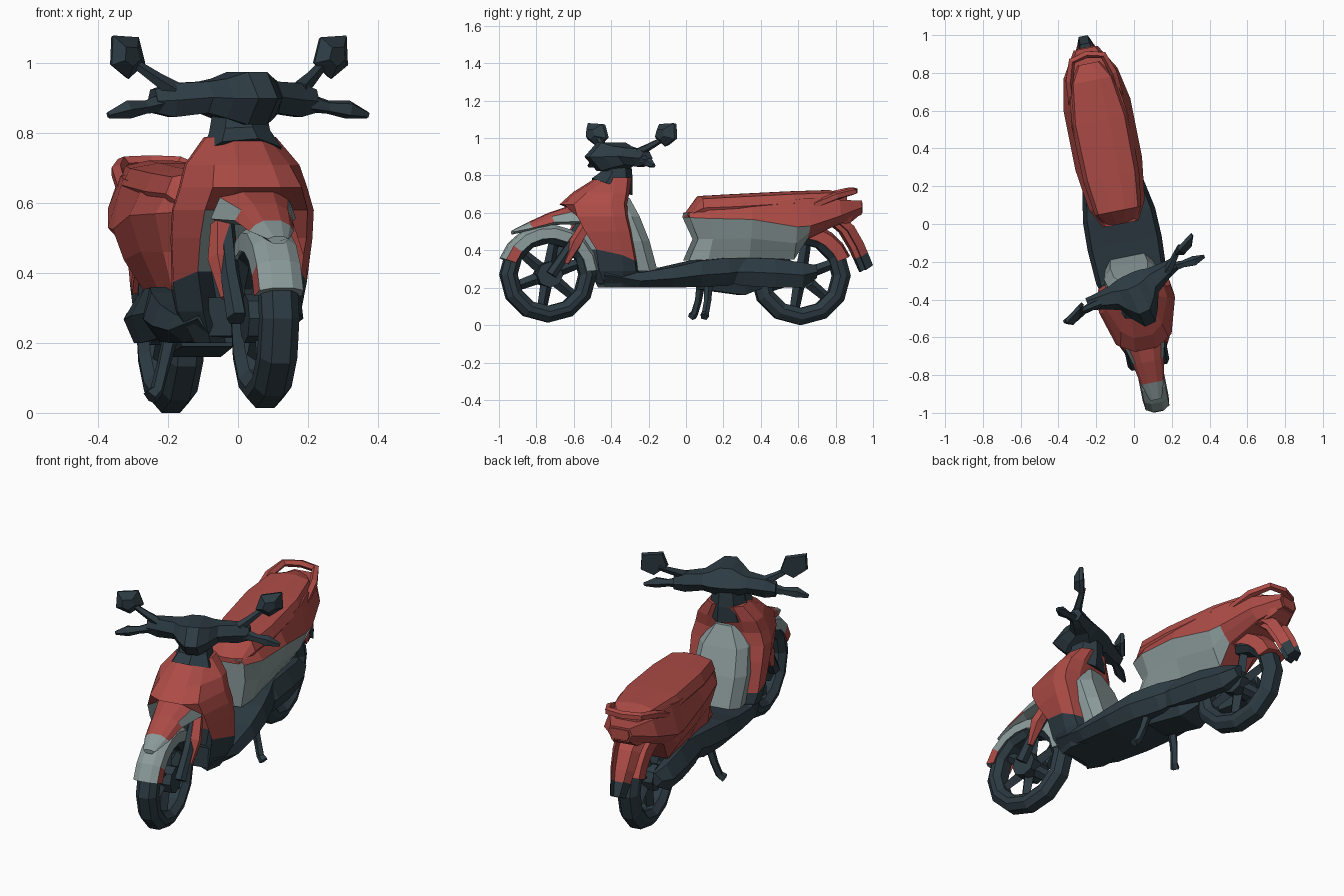
import bpy, bmesh, math
from mathutils import Matrix, Vector

if "Cube" in bpy.data.objects:
    bpy.data.objects.remove(bpy.data.objects["Cube"])

def mat(name, c):
    m = bpy.data.materials.new(name)
    m.diffuse_color = (*c, 1)
    m.use_nodes = True
    m.node_tree.nodes["Principled BSDF"].inputs["Base Color"].default_value = m.diffuse_color
    return m

MATS = [mat("red paint", (0.42, 0.072, 0.062)), mat("grey panel", (0.26, 0.325, 0.325)),
        mat("dark plastic", (0.026, 0.044, 0.056))]
RED, GREY, DARK = 0, 1, 2

# Body frame: turned slightly about z.  Steering frame: turned further.
BODY = Matrix(((0.98, -0.2, 0, -0.07), (0.196, 1, 0, 0), (0, 0, 1, 0), (0, 0, 0, 1)))
STEER = Matrix.Translation((0, -0.345, 0)) @ Matrix.Rotation(math.radians(25), 4, 'Z')

def finish(name, bm, color, frame=BODY):
    bmesh.ops.recalc_face_normals(bm, faces=bm.faces[:])
    bm.normal_update()
    for f in bm.faces:
        f.material_index = color(f.calc_center_median(), f.normal) if callable(color) else color
    me = bpy.data.meshes.new(name)
    bm.to_mesh(me)
    bm.free()
    me.transform(frame)
    for m in MATS:
        me.materials.append(m)
    ob = bpy.data.objects.new(name, me)
    bpy.context.collection.objects.link(ob)
    return ob

def loft(name, rings, color, frame=BODY, closed=False):
    """Skin a list of equal-length point rings."""
    bm = bmesh.new()
    vs = [[bm.verts.new(p) for p in r] for r in rings]
    n = len(vs[0])
    for i in range(len(vs) if closed else len(vs) - 1):
        a, b = vs[i], vs[(i + 1) % len(vs)]
        for j in range(n):
            bm.faces.new((a[j], a[(j + 1) % n], b[(j + 1) % n], b[j]))
    if not closed:
        bm.faces.new(vs[0])
        bm.faces.new(vs[-1])
    return finish(name, bm, color, frame)

def mirrored(half):
    """Close a half ring of (u, ...) points by mirroring u."""
    return [Vector(p) for p in half] + [Vector((-p[0], p[1], p[2])) for p in reversed(half)]

def tube(name, pts, radii, color, frame=BODY, sides=6):
    pts = [Vector(p) for p in pts]
    rings = []
    for i, p in enumerate(pts):
        d = (pts[min(i + 1, len(pts) - 1)] - pts[max(i - 1, 0)]).normalized()
        q = d.to_track_quat('Z', 'Y')
        rings.append([p + q @ Vector((math.cos(a) * radii[i], math.sin(a) * radii[i], 0))
                      for a in (2 * math.pi * k / sides for k in range(sides))])
    return loft(name, rings, color, frame)

def arc(cy, cz, prof, a0, a1, n):
    """Rings of a (u, r) profile swept about a wheel axle."""
    out = []
    for i in range(n + 1):
        a = math.radians(a0 + (a1 - a0) * i / n)
        out.append([(u, cy + r * math.cos(a), cz + r * math.sin(a)) for u, r in prof])
    return out

# Wheels: tyre, rim spokes and hub
TYRE = [(-.03, .17), (-.058, .2), (-.054, .23), (-.027, .26), (.027, .26),
        (.054, .23), (.058, .2), (.03, .17)]
for side, cy, cz, s in (("front", -.738, .27, .985), ("rear", .612, .264, 1.015)):
    loft(side + "_tyre", arc(cy, cz, [(u, r * s) for u, r in TYRE], 0, 360, 12)[:-1], DARK, closed=True)
    tube(side + "_hub", [(-.06, cy, cz), (.06, cy, cz)], [.07, .07], DARK, sides=8)
    for k in range(6):
        a = math.radians(60 * k + 20)
        tube(side + "_spoke", [(0, cy + r * math.cos(a), cz + r * math.sin(a)) for r in (.04, .19)],
             [.032, .026], DARK, sides=4)

# Front fender with coloured lower flanks
GUARD = [(-.07, .195), (-.064, .248), (-.03, .268), (.03, .268), (.064, .248), (.07, .195),
         (.06, .2), (0, .25), (-.06, .2)]
loft("front_fender", arc(-.738, .27, GUARD, 161, 5, 8),
     lambda c, n: RED if c.y < -.9 and abs(c.x) > .05 and c.z < .42 else GREY)

# Fork legs and their covers
for s in (-1, 1):
    tube("fork_leg", [(s * .08, -.735, .27), (s * .085, -.65, .4), (s * .075, -.5, .6)],
         [.032, .028, .028], DARK)
    tube("fork_cover", [(s * .1, -.66, .33), (s * .105, -.61, .44), (s * .09, -.55, .54)],
         [.015, .036, .03], RED, sides=5)

# Beak above the fender
beak = [mirrored([(w * .5, y, zb), (w, y + .01, zb + .015), (w * .8, y, zt - (zt - zb) * .3), (w * .4, y, zt)])
        for y, w, zb, zt in ((-.93, .035, .485, .505), (-.84, .065, .505, .55),
                             (-.73, .085, .535, .6), (-.58, .125, .54, .65))]
def beak_color(c, n):
    if c.y < -.85 or n.z < -.3:
        return GREY
    return GREY if n.z < .55 and c.y > -.73 else RED
loft("beak", beak, beak_color)

# Leg shield: closed nose on top, hollow wheel well below, dark foot
apron = []
for z, w, yb, yf, wf, yw, ww, t in ((.2, .13, -.27, -.45, .1, -.42, .05, 0),
                                    (.29, .18, -.27, -.49, .13, -.41, .07, 0),
                                    (.375, .195, -.28, -.51, .15, -.41, .09, .03),
                                    (.5, .205, -.31, -.57, .155, -.43, .1, 0),
                                    (.58, .205, -.33, -.61, .15, -.5, .09, 0),
                                    (.645, .185, -.335, -.625, .13, -.665, .06, 0),
                                    (.71, .165, -.32, -.55, .11, -.595, .05, 0),
                                    (.79, .1, -.3, -.42, .07, -.47, .04, 0)):
    apron.append(mirrored([(w * .55, yb, z - t), (w * .95, yb - .03, z - t), (w, yb - .1, z),
                           (wf, yf, z + t), (ww, yw, z + t)]))
def apron_color(c, n):
    if c.z < .38:
        return DARK
    return GREY if c.z < .6 and -.14 < c.x < .05 and -.6 < c.y < -.42 else RED
loft("leg_shield", apron, apron_color)

# Inner panel behind the leg shield
loft("inner_panel", [mirrored([(w * .7, yb, z), (w, yb - .05, z), (w, -.36, z)])
                     for z, w, yb in ((.29, .13, -.17), (.45, .145, -.215), (.58, .13, -.265), (.68, .06, -.31))],
     GREY)

# Floorboard and underbody
def slab(y, w, zb, zt):
    return mirrored([(w * .75, y, zb), (w, y, zb + (zt - zb) * .45), (w * .88, y, zt)])
loft("floorboard", [slab(*s) for s in ((-.46, .14, .22, .33), (-.28, .19, .2, .28), (-.1, .2, .2, .31),
                                       (.05, .195, .205, .345), (.2, .165, .21, .36), (.34, .12, .25, .36))], DARK)

# Rear bodywork: grey lower panel on the right side, red elsewhere
body = [mirrored([(wb, y, zb), (wm * .82, y + d, (zb + zm) / 2), (wm, y, zm), (wt, y, zt)])
        for y, wb, zb, wm, zm, wt, zt, d in ((.0, .08, .345, .095, .575, .08, .6, .05),
                                             (.1, .1, .35, .15, .57, .12, .62, .02),
                                             (.32, .1, .36, .18, .565, .14, .65, 0),
                                             (.56, .09, .35, .18, .525, .15, .67, 0),
                                             (.63, .1, .46, .18, .53, .14, .68, 0),
                                             (.8, .09, .54, .145, .585, .115, .67, 0),
                                             (.93, .045, .59, .065, .63, .05, .665, 0))]
def body_color(c, n):
    if n.y < -.8 and abs(c.x) < .01:
        return GREY
    return GREY if c.x > .01 and c.y < .63 and c.z < (.55 if c.y < .4 else .51) and n.z < .35 else RED
loft("rear_body", body, body_color)

# Seat
loft("seat", [mirrored([(w * .8, y, zb), (w, y, zb + (zt - zb) * .45), (w * .85, y, zt - .015), (w * .3, y, zt)])
              for y, w, zb, zt in ((0, .08, .575, .6), (.07, .125, .575, .69), (.25, .15, .58, .7),
                                   (.55, .155, .6, .715), (.76, .12, .62, .722), (.85, .06, .64, .7))], RED)

# Grab rail and tail lamp
tube("grab_rail", [(.13, .66, .64), (.12, .78, .69), (.085, .88, .715), (0, .9, .718),
                   (-.085, .88, .715), (-.12, .78, .69), (-.13, .66, .64)],
     [.02, .022, .02, .02, .02, .022, .02], RED, sides=5)
loft("tail_lamp", [slab(.74, .1, .52, .62), slab(.87, .085, .55, .65), slab(.935, .05, .6, .655)], RED)

# Rear mudguard with dark tip, and wheel hugger
tail = [mirrored([(w, y - .01, z - .005), (w * .6, y + .03, z + .02), (w * .6, y - .035, z - .015)])
        for y, z, w in ((.79, .57, .085), (.86, .51, .075), (.91, .425, .065), (.935, .37, .055), (.965, .3, .04))]
loft("rear_mudguard", tail, lambda c, n: DARK if c.z < .365 else RED)
loft("rear_hugger", arc(.612, .264, [(-.075, .2), (-.067, .262), (0, .285), (.067, .262), (.075, .2),
                                     (.064, .205), (0, .267), (-.064, .205)], 100, 22, 5), RED)

# Engine casing on the left and exhaust on the right
for name, s, out in (("engine_casing", -1, .145), ("exhaust", 1, .155)):
    rings = []
    for y, zb, zt, o in ((.16, .24, .33, -.02), (.28, .21, .36, 0), (.45, .2, .355, .005),
                         (.6, .2, .335, -.005), (.68, .25, .32, -.03)):
        zm = (zb + zt) / 2
        rings.append([(s * .065, y, zb + .01), (s * (out + o - .03), y, zb), (s * (out + o), y, zm),
                      (s * (out + o - .04), y, zt), (s * .065, y, zt)])
    loft(name, rings, DARK)
loft("engine_block", [slab(.08, .1, .19, .3), slab(.3, .11, .16, .34), slab(.4, .08, .2, .34)], DARK)

# Centre stand legs with splayed feet
for s in (-1, 1):
    tube("stand_leg", [(s * .1, .1, .24), (s * .13, .09, .13), (s * .15, .075, .065), (s * .172, .065, .045)],
         [.025, .02, .02, .024], DARK, sides=5)

# Steering neck and headlamp cowl with bar
tube("steering_neck", [(0, -.4, .74), (0, -.375, .8), (0, -.37, .88)], [.12, .09, .075], DARK, sides=7)
cowl = []
for u, y, ry, z, rz in ((-.255, .03, .035, .892, .038), (-.2, .02, .045, .895, .056), (-.11, 0, .07, .903, .052),
                        (-.075, -.03, .11, .9, .065), (-.03, -.06, .145, .9, .087), (.03, -.06, .145, .9, .087),
                        (.075, -.03, .11, .9, .065), (.11, 0, .07, .903, .052), (.2, .02, .045, .895, .056),
                        (.255, .03, .035, .892, .038)):
    cowl.append([(u, y + ry * math.cos(a), z + rz * math.sin(a))
                 for a in (math.pi * k / 3 for k in range(6))])
loft("handlebar_cowl", cowl, DARK, STEER)

# Levers and mirrors
for s in (-1, 1):
    tube("lever", [(s * .22, .02, .89), (s * .29, .01, .875), (s * .35, 0, .868), (s * .41, 0, .852)],
         [.03, .02, .028, .01], DARK, STEER, 5)
    off = s * .045
    tube("mirror_stem", [(s * .2, .01, .925), (s * .25, .03 + off * .4, .955), (s * .32, .06 + off, 1.0)],
         [.026, .02, .014], DARK, STEER, 5)
    face = [(.275, 1.0), (.34, .955), (.405, .995), (.4, 1.08), (.3, 1.075)]
    mu, mz = .345, 1.02
    loft("mirror_head", [[(s * (mu + (u - mu) * k), y + off + s * .4 * (u - mu) * k, mz + (z - mz) * k)
                          for u, z in face] for y, k in ((.02, .45), (.055, 1), (.075, .92))], DARK, STEER)
